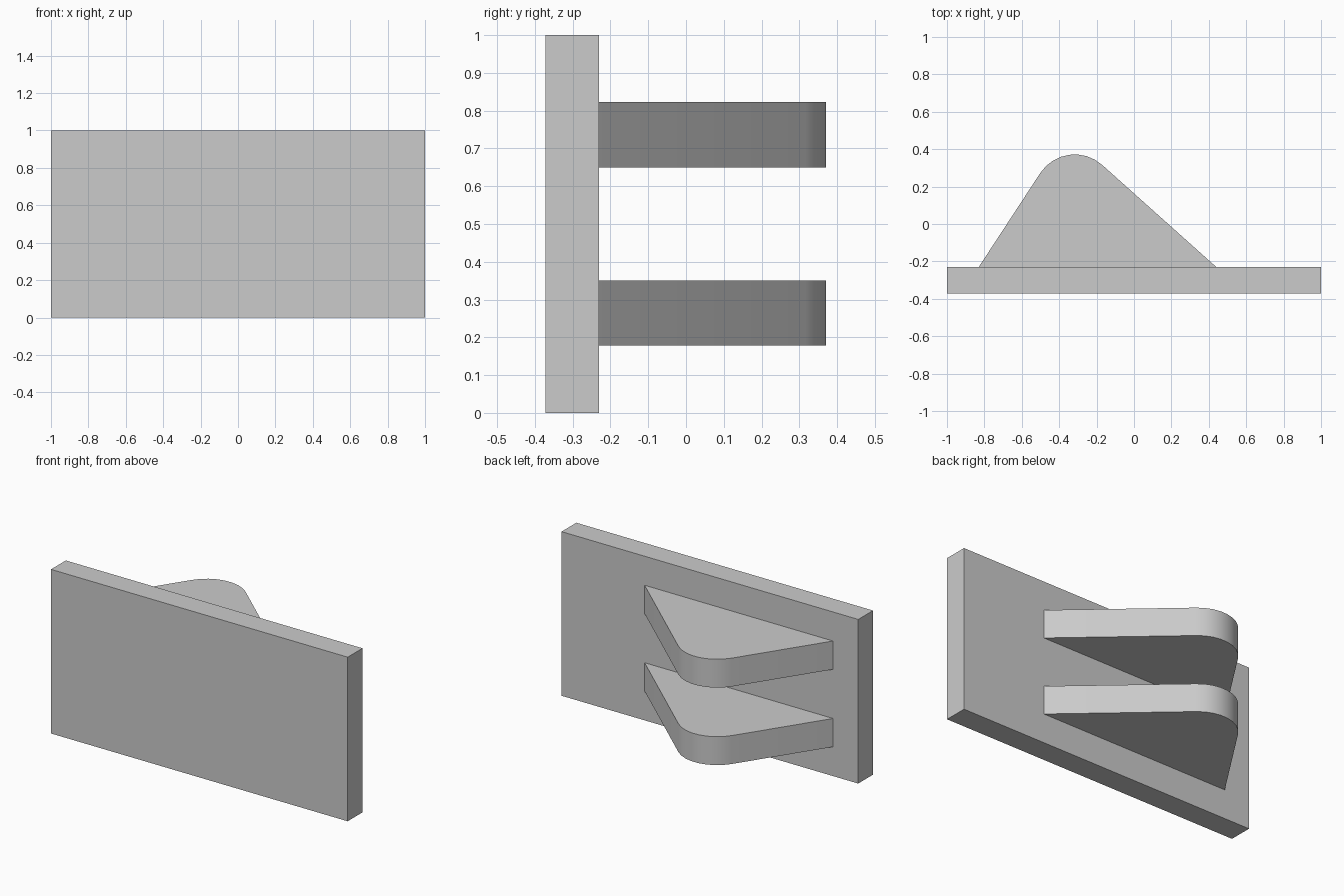
import bpy, bmesh, math
from mathutils import Vector

cube = bpy.data.objects.get("Cube")
if cube:
    bpy.data.objects.remove(cube, do_unlink=True)

grey = bpy.data.materials.new("light grey")
grey.use_nodes = True
colour = (0.6, 0.6, 0.6, 1)
grey.diffuse_color = colour
grey.node_tree.nodes["Principled BSDF"].inputs["Base Color"].default_value = colour


def extrude_profile(name, points, bottom, top):
    """Solid prism from a counter-clockwise outline in plan."""
    bm = bmesh.new()
    face = bm.faces.new([bm.verts.new((x, y, bottom)) for x, y in points])
    result = bmesh.ops.extrude_face_region(bm, geom=[face])
    verts = [v for v in result["geom"] if isinstance(v, bmesh.types.BMVert)]
    bmesh.ops.translate(bm, verts=verts, vec=(0, 0, top - bottom))
    bmesh.ops.recalc_face_normals(bm, faces=bm.faces)
    mesh = bpy.data.meshes.new(name)
    bm.to_mesh(mesh)
    bm.free()
    mesh.materials.append(grey)
    obj = bpy.data.objects.new(name, mesh)
    bpy.context.collection.objects.link(obj)
    return obj


def tangent_angle(point, centre, radius, side):
    """Angle on the circle where a line from the point touches it."""
    offset = Vector(point) - Vector(centre)
    return math.atan2(offset.y, offset.x) + side * math.acos(radius / offset.length)


# Upright plate
FRONT, BACK = -0.372, -0.23
extrude_profile("base_plate", [(-1, FRONT), (1, FRONT), (1, BACK), (-1, BACK)], 0, 1)

# Lug outline: two straight flanks running into a rounded tip
centre, radius, steps = (-0.317, 0.152), 0.22, 8
right_foot, left_foot = (0.44, BACK), (-0.83, BACK)
start = tangent_angle(right_foot, centre, radius, 1)
end = tangent_angle(left_foot, centre, radius, -1) % math.tau
outline = [right_foot]
for i in range(steps + 1):
    a = start + (end - start) * i / steps
    outline.append((centre[0] + radius * math.cos(a), centre[1] + radius * math.sin(a)))
outline.append(left_foot)

# Pair of matching lugs
for name, bottom in (("lower_lug", 0.178), ("upper_lug", 0.65)):
    lug = extrude_profile(name, outline, bottom, bottom + 0.173)
    bpy.ops.object.select_all(action="DESELECT")
    lug.select_set(True)
    bpy.context.view_layer.objects.active = lug
    bpy.ops.object.shade_smooth_by_angle(angle=math.radians(30))
